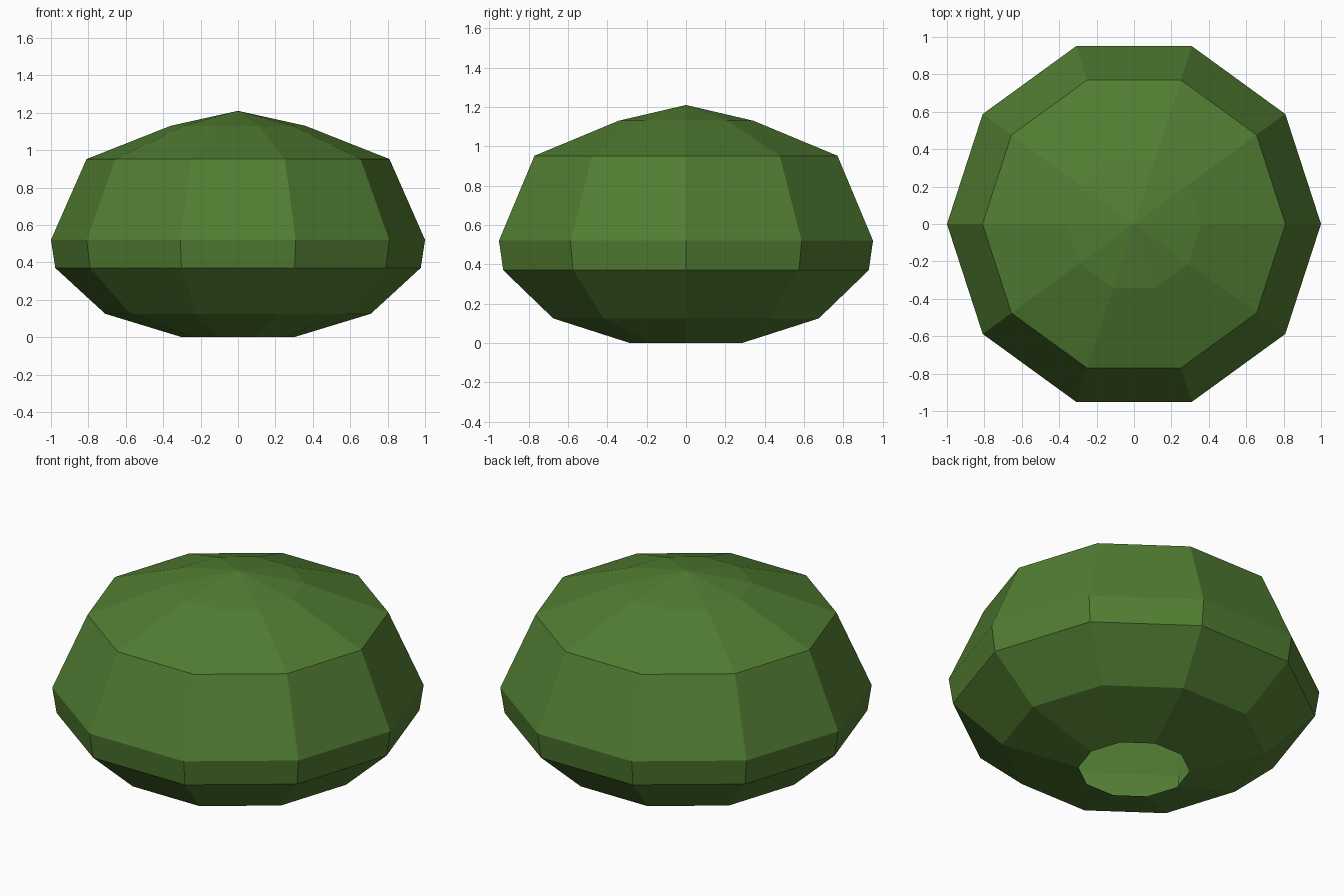
import bpy, bmesh, math

if "Cube" in bpy.data.objects:
    bpy.data.objects.remove(bpy.data.objects["Cube"])

SIDES = 10
# (radius, height) from the open bottom rim up to the crown
PROFILE = [(0.30, 0.0), (0.71, 0.125), (0.977, 0.37), (1.0, 0.52),
           (0.81, 0.952), (0.36, 1.13)]
APEX = 1.21

green = bpy.data.materials.new("leaf green")
green.diffuse_color = (0.084, 0.205, 0.032, 1)
green.use_nodes = True
green.node_tree.nodes["Principled BSDF"].inputs["Base Color"].default_value = green.diffuse_color

# Faceted bush: stacked decagon rings, open underneath, closed to a point on top
bm = bmesh.new()
rings = [[bm.verts.new((r * math.cos(math.tau * k / SIDES),
                        r * math.sin(math.tau * k / SIDES), z))
          for k in range(SIDES)] for r, z in PROFILE]
tip = bm.verts.new((0, 0, APEX))
for k in range(SIDES):
    n = (k + 1) % SIDES
    for low, high in zip(rings, rings[1:]):
        bm.faces.new((low[k], low[n], high[n], high[k]))
    bm.faces.new((rings[-1][k], rings[-1][n], tip))

mesh = bpy.data.meshes.new("bush")
bm.to_mesh(mesh)
bm.free()
mesh.materials.append(green)
bpy.context.collection.objects.link(bpy.data.objects.new("bush", mesh))
